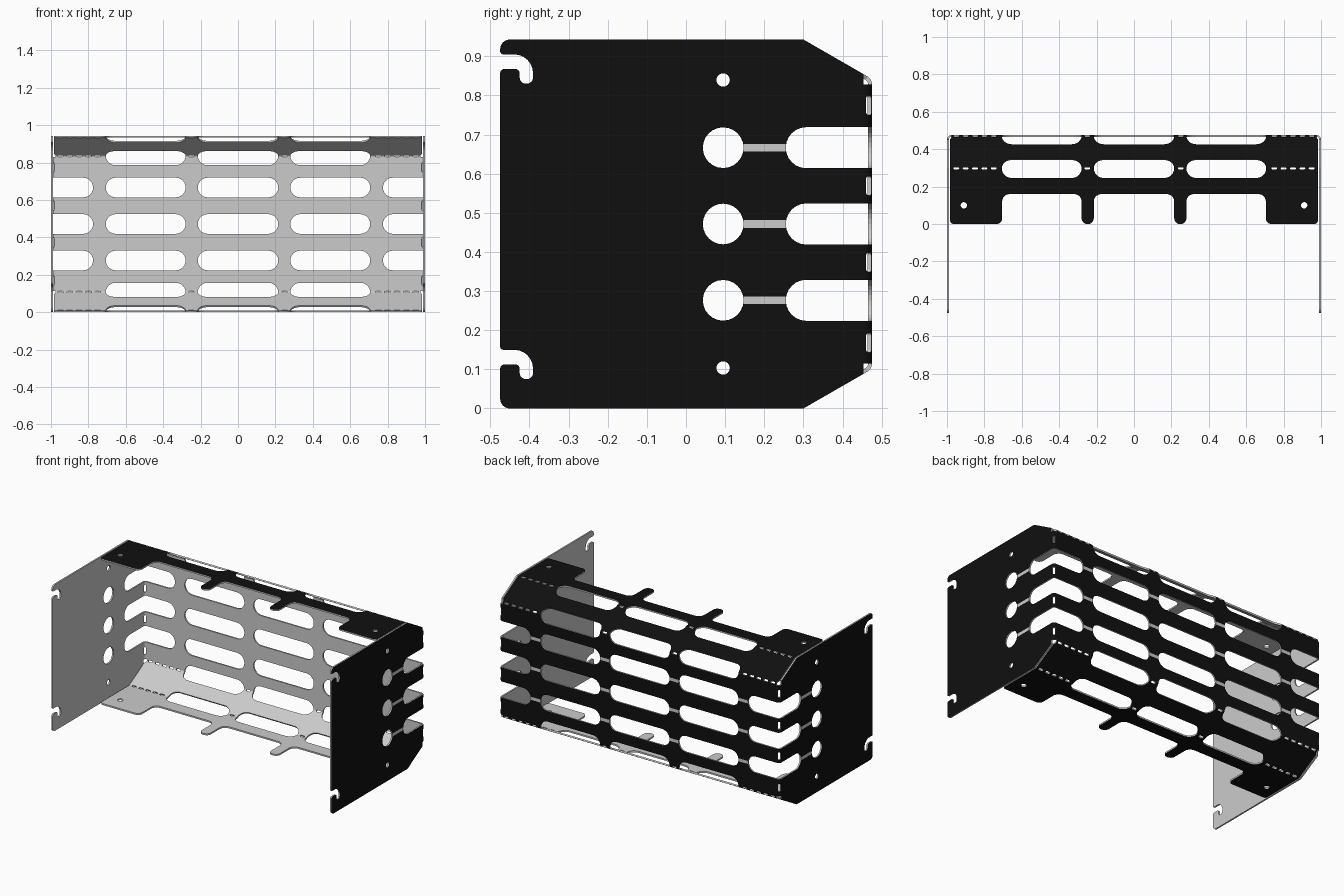
import bpy, bmesh
from math import atan2, pi, tan, cos, sin
from mathutils import Vector
from mathutils.geometry import delaunay_2d_cdt

if "Cube" in bpy.data.objects:
    bpy.data.objects.remove(bpy.data.objects["Cube"])

T = 0.01            # sheet thickness
H = 0.4715          # half height
ROWS = (-0.195, 0, 0.195)


def fillet(pts, closed=True, n=6):
    """Round the corners of a polyline given as (x, y, radius)."""
    out, m = [], len(pts)
    for i, (x, y, r) in enumerate(pts):
        p = Vector((x, y))
        if r == 0 or (not closed and i in (0, m - 1)):
            out.append(p)
            continue
        a = (Vector(pts[i - 1][:2]) - p).normalized()
        b = (Vector(pts[(i + 1) % m][:2]) - p).normalized()
        half = (pi - a.angle(b)) / 2
        c = p + (a + b).normalized() * r / cos(half)
        s, e = p + a * r * tan(half) - c, p + b * r * tan(half) - c
        a0 = atan2(s.y, s.x)
        d = (atan2(e.y, e.x) - a0 + pi) % (2 * pi) - pi
        out += [c + r * Vector((cos(a0 + d * k / n), sin(a0 + d * k / n))) for k in range(n + 1)]
    return out


class Path:
    """Bent section of the sheet, sampled by arc length."""
    def __init__(self, pts):
        self.p = fillet(pts, closed=False)
        self.s = [0]
        for a, b in zip(self.p, self.p[1:]):
            self.s.append(self.s[-1] + (b - a).length)

    def at(self, t):
        for i in range(1, len(self.s)):
            if t <= self.s[i] or i == len(self.s) - 1:
                k = (t - self.s[i - 1]) / (self.s[i] - self.s[i - 1])
                return self.p[i - 1].lerp(self.p[i], k)


# Folding sections: back -> side plate (x, y), back -> slope -> flange (y, z)
side = Path([(0, 0.47, 0), (0.995, 0.47, 0.017), (0.995, -0.475, 0)])
lid = Path([(0.47, 0, 0), (0.47, 0.3677, 0.017), (0.2987, 0.4665, 0.017), (0, 0.4665, 0)])
L = lid.s[-1]
fold1, fold2, corner = lid.s[4], lid.s[11], side.s[4]


def U(y):
    return side.s[-1] - (y + 0.475)


loops = []


def slot(u, v, w, h):
    """Round-ended slot, mirrored left and right."""
    r = min(w, h) / 2 - 1e-4
    box = [(-w, -h), (w, -h), (w, h), (-w, h)]
    for sx in ((1, -1) if u else (1,)):
        loops.append(fillet([(sx * u + a / 2, v + b / 2, r) for a, b in box]))


# Flat outline of the right half: flange with tabs, slope, side plate
upper = [(0.215, L - 0.16, 0.04), (0.215, L, 0.03), (0.28, L, 0.03), (0.28, L - 0.16, 0.04),
         (0.705, L - 0.16, 0.04), (0.705, L, 0.03), (0.984, L, 0.02), (0.984, 0.39, 0),
         (0.975, 0.375, 0), (0.975, 0.357, 0), (U(0.453), 0.357, 0), (U(0.453), 0.3835, 0),
         (U(0.3), H, 0), (U(-0.475), H, 0.025)]
# Hook notches in the front edge of the side plate
hook = [(-0.475, 0.905, 0.008), (-0.391, 0.905, 0.048), (-0.391, 0.83, 0.016),
        (-0.425, 0.83, 0.016), (-0.425, 0.868, 0.012), (-0.475, 0.868, 0.012)]
hooks = [(U(y), z - H - dz, r) for dz in (0, 0.755) for y, z, r in hook]
right = upper + hooks + [(u, -v, r) for u, v, r in reversed(upper)]
loops.append(fillet(right + [(-u, v, r) for u, v, r in reversed(right)]))

# Long ventilation slots on the back and across the folds
for v in ROWS + (fold1, fold2, -fold1, -fold2):
    slot(0, v, 0.43, 0.105)
    slot(0.4935, v, 0.427, 0.105)
# Slots wrapping round the corners, and round holes in the side plates
for v in ROWS:
    end = U(0.255)
    slot((0.775 + end) / 2, v, end - 0.775, 0.105)
    slot(U(0.095), v, 0.104, 0.104)
for s in (1, -1):
    slot(U(0.095), s * 0.368, 0.034, 0.034)
    slot(0.91, s * (L - 0.1), 0.034, 0.034)
    # Bend-relief perforations
    for v in (0.098, 0.303):
        slot(corner, s * v, 0.016, 0.05)
    for f in (fold1, fold2):
        for u in (0.25, 0.75, 0.8, 0.85, 0.9, 0.95):
            slot(u, s * f, 0.032, 0.014)

# Fill the flat pattern: triangulate everything, keep what is inside the sheet
pts, edges, boxes = [], [], []
for lp in loops:
    k, n = len(pts), len(lp)
    pts += lp
    edges += [(k + i, k + (i + 1) % n) for i in range(n)]
    xs, ys = [p.x for p in lp], [p.y for p in lp]
    boxes.append((min(xs), max(xs), min(ys), max(ys)))


def in_sheet(x, y):
    inside = False
    for lp, (x0, x1, y0, y1) in zip(loops, boxes):
        if x0 <= x <= x1 and y0 <= y <= y1:
            for i, b in enumerate(lp):
                a = lp[i - 1]
                if (a.y > y) != (b.y > y) and x < a.x + (b.x - a.x) * (y - a.y) / (b.y - a.y):
                    inside = not inside
    return inside


cdt = delaunay_2d_cdt(pts, edges, [], 0, 1e-6)
bm = bmesh.new()
bv = [bm.verts.new((p.x, p.y, 0)) for p in cdt[0]]
for f in cdt[2]:
    vs = [bv[i] for i in f]
    c = sum((v.co for v in vs), Vector()) / len(vs)
    if in_sheet(c.x, c.y) and not bm.faces.get(vs):
        bm.faces.new(vs)
bm.normal_update()
bmesh.ops.reverse_faces(bm, faces=[f for f in bm.faces if f.normal.z > 0])

# Crease lines at the bends and the plain strips
cuts = [((s * t, 0, 0), (1, 0, 0)) for t in side.s[1:-1] for s in (1, -1)]
cuts += [((0, s * t, 0), (0, 1, 0)) for t in lid.s[1:-1] for s in (1, -1)]
cuts += [((0, v + d, 0), (0, 1, 0)) for v in ROWS for d in (0.01, -0.01)]
for co, no in cuts:
    bmesh.ops.bisect_plane(bm, geom=bm.verts[:] + bm.edges[:] + bm.faces[:],
                           dist=1e-6, plane_co=co, plane_no=no)

# Narrow grey strips joining the slots on the black outside
gaps = ((0.2, 0.29), (0.69, 0.79), (U(0.26), U(0.14)))
for f in bm.faces:
    c = f.calc_center_median()
    in_row = any(abs(c.y - v) < 0.01 for v in ROWS)
    f.material_index = int(in_row and any(a < abs(c.x) < b for a, b in gaps))

# Fold the sheet
for v in bm.verts:
    u, w = v.co.x, v.co.y
    su, sw = (1 if u > 0 else -1), (1 if w > 0 else -1)
    if abs(w) > 0.3575 and abs(u) < 0.99:
        q = lid.at(abs(w))
        v.co = (u, q.x, H + sw * q.y)
    else:
        q = side.at(abs(u))
        v.co = (su * q.x, q.y, H + w)

me = bpy.data.meshes.new("folded_sheet_bracket")
bm.to_mesh(me)
bm.free()
black = bpy.data.materials.new("black_outside")
black.diffuse_color = (0.005, 0.005, 0.005, 1)
black.use_nodes = True
black.node_tree.nodes["Principled BSDF"].inputs["Base Color"].default_value = black.diffuse_color
me.materials.append(black)
me.materials.append(None)
ob = bpy.data.objects.new("folded_sheet_bracket", me)
bpy.context.collection.objects.link(ob)
sol = ob.modifiers.new("thickness", 'SOLIDIFY')
sol.thickness = T
sol.offset = 0
sol.material_offset = 1
sol.material_offset_rim = 1
